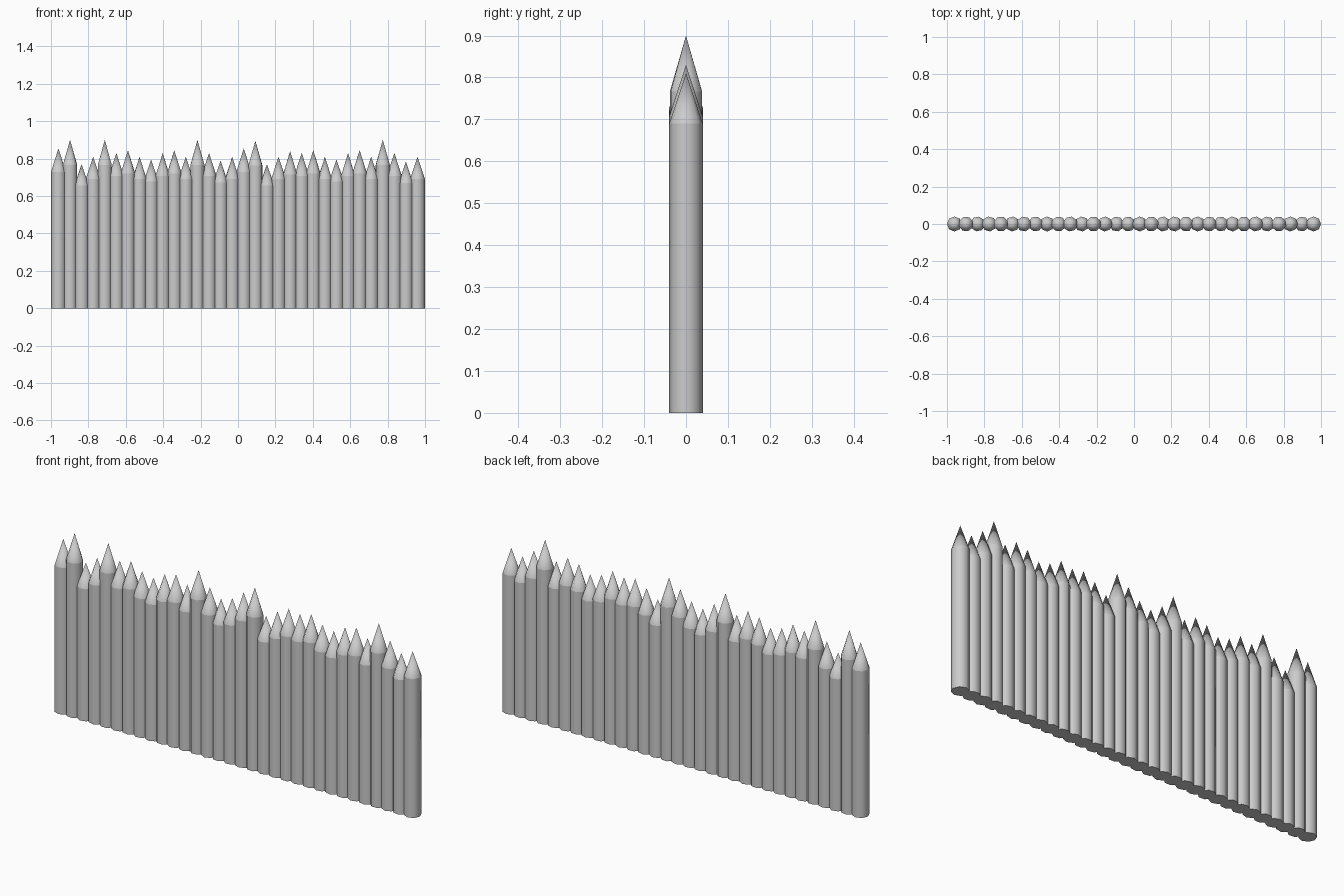
import bpy, bmesh, math

if "Cube" in bpy.data.objects:
    bpy.data.objects.remove(bpy.data.objects["Cube"])

# Stake heights from left to right
HEIGHTS = [0.855, 0.90, 0.77, 0.81, 0.90, 0.83, 0.845, 0.81, 0.795, 0.83, 0.845,
           0.81, 0.90, 0.83, 0.79, 0.81, 0.855, 0.895, 0.77, 0.81, 0.84, 0.83,
           0.845, 0.81, 0.795, 0.83, 0.845, 0.81, 0.90, 0.83, 0.785, 0.81]
SIDES = 8
RADIUS = 0.04
FIRST, LAST = -0.96, 0.96


def stake(index, x, height, turn):
    """Round post with a pointed tip; the shoulder sits at 85% of the height."""
    bm = bmesh.new()
    rings = []
    for z in (0, height * 0.852):
        rings.append([bm.verts.new((RADIUS * math.cos(turn + math.tau * i / SIDES),
                                    RADIUS * math.sin(turn + math.tau * i / SIDES), z))
                      for i in range(SIDES)])
    low, high = rings
    tip = bm.verts.new((0, 0, height))
    bm.faces.new(low[::-1])
    for i in range(SIDES):
        j = (i + 1) % SIDES
        bm.faces.new((low[i], low[j], high[j], high[i]))
        bm.faces.new((high[i], high[j], tip))
    for f in bm.faces:
        f.smooth = len(f.verts) < SIDES
    # Crisp edges at the foot and shoulder
    for e in bm.edges:
        if abs(e.verts[0].co.z - e.verts[1].co.z) < 1e-6:
            e.smooth = False
    mesh = bpy.data.meshes.new("stake")
    bm.to_mesh(mesh)
    bm.free()
    obj = bpy.data.objects.new(f"stake_{index + 1:02d}", mesh)
    obj.location.x = x
    bpy.context.collection.objects.link(obj)


# Overlapping row of stakes, each turned a little differently
n = len(HEIGHTS)
for k, h in enumerate(HEIGHTS):
    turn = 0 if k in (0, n - 1) else math.radians((k * 17) % 45)
    stake(k, FIRST + (LAST - FIRST) * k / (n - 1), h, turn)
